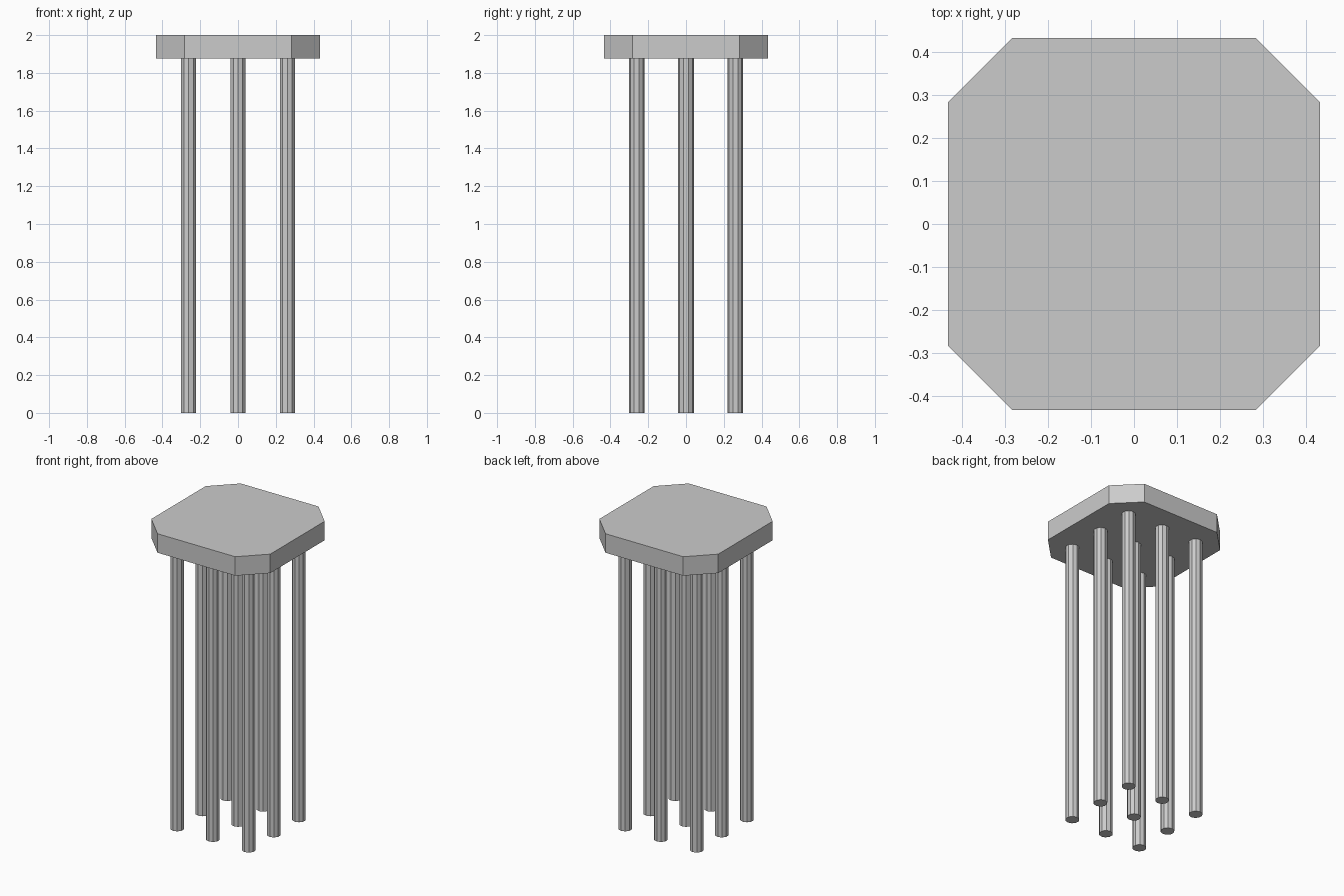
import bpy, bmesh
from mathutils import Matrix

if "Cube" in bpy.data.objects:
    bpy.data.objects.remove(bpy.data.objects["Cube"])

HALF, CORNER = 0.433, 0.283      # cap half width and start of the cut corner
CAP_BOTTOM, TOP = 1.875, 2.0
SPACING, RADIUS, SIDES = 0.261, 0.042, 10


def add_object(name, bm):
    bmesh.ops.recalc_face_normals(bm, faces=bm.faces)
    mesh = bpy.data.meshes.new(name)
    bm.to_mesh(mesh)
    bm.free()
    obj = bpy.data.objects.new(name, mesh)
    bpy.context.collection.objects.link(obj)
    return obj


# Pile cap: square slab with cut corners
bm = bmesh.new()
outline = []
x, y = HALF, CORNER
for _ in range(4):
    outline += [(x, -y), (x, y)]
    outline[-2:] = [outline[-2], outline[-1]]
    break
points = [(HALF, -CORNER), (HALF, CORNER)]
outline = []
for _ in range(4):
    outline += points
    points = [(-py, px) for px, py in points]   # quarter turn
face = bm.faces.new([bm.verts.new((px, py, CAP_BOTTOM)) for px, py in outline])
ext = bmesh.ops.extrude_face_region(bm, geom=[face], use_keep_orig=True)
top = [v for v in ext["geom"] if isinstance(v, bmesh.types.BMVert)]
bmesh.ops.translate(bm, verts=top, vec=(0, 0, TOP - CAP_BOTTOM))
add_object("pile_cap", bm)

# Piles: three by three grid of faceted columns
for row in (-1, 0, 1):
    for col in (-1, 0, 1):
        bm = bmesh.new()
        bmesh.ops.create_cone(
            bm, cap_ends=True, segments=SIDES, radius1=RADIUS, radius2=RADIUS,
            depth=CAP_BOTTOM,
            matrix=Matrix.Translation((col * SPACING, row * SPACING, CAP_BOTTOM / 2)))
        add_object(f"pile_{row + 2}_{col + 2}", bm)
